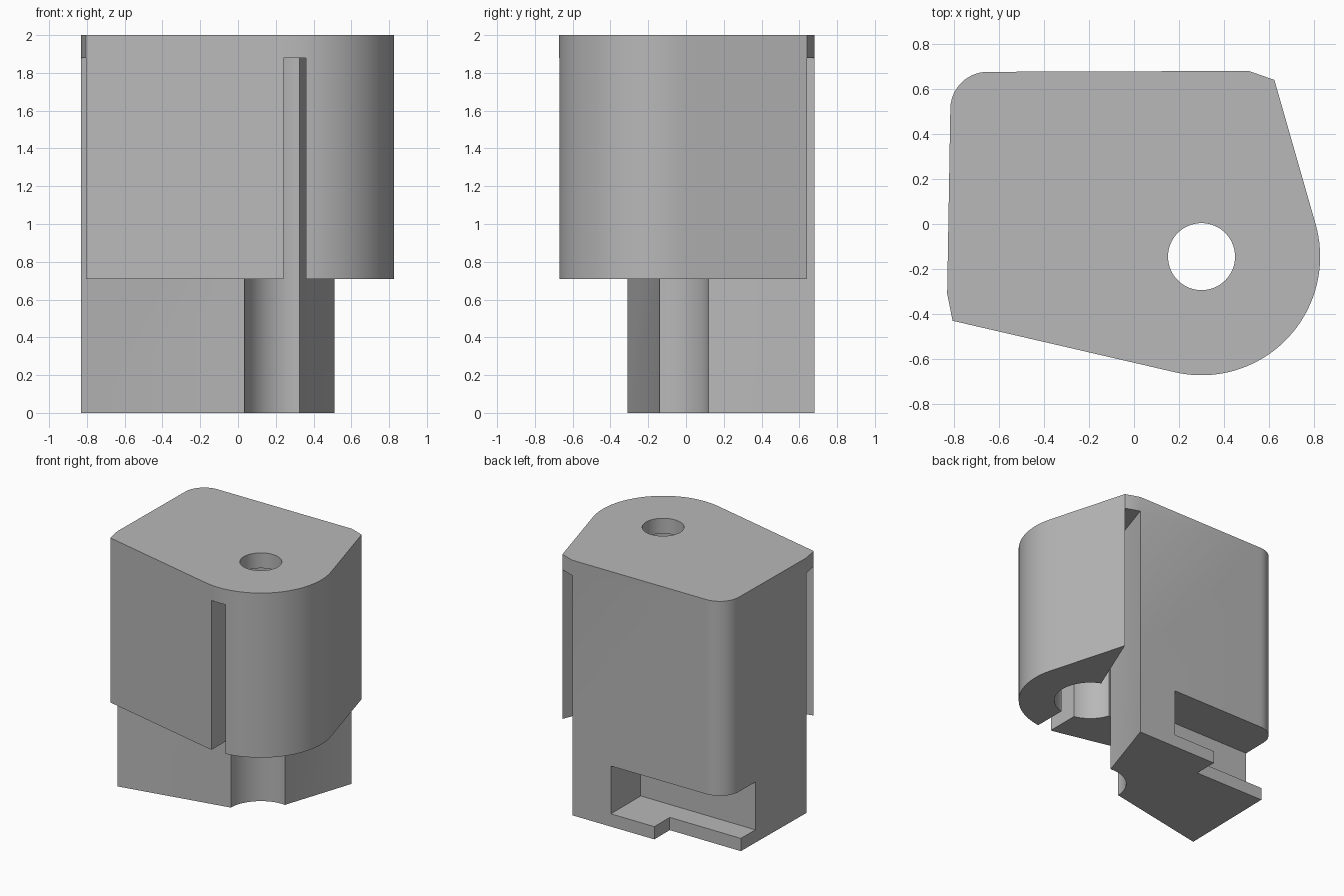
import bpy, bmesh
from math import cos, sin, radians

if "Cube" in bpy.data.objects:
    bpy.data.objects.remove(bpy.data.objects["Cube"])

PIVOT = (0.3, -0.145)      # axis of the bore and rounded nose
CAP_Z, SKIRT_Z = 1.88, 0.71


def arc(centre, radius, start, end, steps):
    angles = [radians(start + (end - start) * i / steps) for i in range(steps + 1)]
    return [(centre[0] + radius * cos(a), centre[1] + radius * sin(a)) for a in angles]


def prism(name, outline, low, high):
    """Extrude a flat outline between two heights."""
    bm = bmesh.new()
    face = bm.faces.new([bm.verts.new((x, y, low)) for x, y in outline])
    top = bmesh.ops.extrude_face_region(bm, geom=[face])["geom"]
    moved = [v for v in top if isinstance(v, bmesh.types.BMVert)]
    bmesh.ops.translate(bm, verts=moved, vec=(0, 0, high - low))
    bmesh.ops.recalc_face_normals(bm, faces=bm.faces)
    mesh = bpy.data.meshes.new(name)
    bm.to_mesh(mesh)
    bm.free()
    obj = bpy.data.objects.new(name, mesh)
    bpy.context.collection.objects.link(obj)
    return obj


def rect(x0, x1, y0, y1):
    return [(x0, y0), (x1, y0), (x1, y1), (x0, y1)]


def disc(radius):
    return arc(PIVOT, radius, 0, 360, 64)[:-1]


def cut(target, name, outline, low, high):
    cutter = prism(name, outline, low, high)
    cutter.hide_render = True
    mod = target.modifiers.new(name, "BOOLEAN")
    mod.operation, mod.solver, mod.object = "DIFFERENCE", "EXACT", cutter
    bpy.context.view_layer.objects.active = target
    bpy.ops.object.modifier_apply(modifier=mod.name)
    bpy.data.objects.remove(cutter)


# Main body with a rounded nose and one rounded back corner
side_corner, back_corner = (-0.83, -0.31), (0.51, 0.68)
flap_corner, nose_corner = (-0.806, -0.43), (0.624, 0.64)
outline = [side_corner, flap_corner]
outline += arc(PIVOT, 0.527, -103, 16, 40)
outline += [nose_corner, back_corner]
outline += arc((-0.65, 0.51), 0.166, 90, 178, 14)
body = prism("block_body", outline, 0, 2)

# Inner block faces meet the bore at these points
block_front, block_side = (0.035, -0.14), (0.325, 0.12)

# Cut the skirt away below its lower edge
cut(body, "skirt_trim", [side_corner, block_front, PIVOT, block_side, back_corner,
                         (1, 0.9), (1, -1), (-1, -1), (-1, -0.34)], -0.1, SKIRT_Z)

# Tapered clearance gaps between block and skirt, under the cap
cut(body, "front_gap", [side_corner, block_front, PIVOT, (0.05, -0.23),
                        flap_corner, (-0.93, -0.4)], -0.1, CAP_Z)
cut(body, "side_gap", [back_corner, block_side, PIVOT, (0.4, 0.1),
                       nose_corner, (0.62, 0.76)], -0.1, CAP_Z)

# Wide bore, narrow hole through the cap and front slot
cut(body, "bore", disc(0.265), -0.1, CAP_Z)
cut(body, "cap_hole", disc(0.149), -0.2, 2.1)
cut(body, "front_slot", rect(0.24, 0.36, -1, -0.3), -0.1, CAP_Z)

# Back pocket and the notch in the plate below it
cut(body, "back_pocket", rect(-1, 0.176, 0.31, 1), 0.1, 0.475)
cut(body, "plate_notch", rect(-1, -0.2, 0.487, 1), -0.1, 0.2)

# Single grey material
grey = bpy.data.materials.new("plain grey")
grey.use_nodes = True
colour = (0.48, 0.48, 0.48, 1)
grey.diffuse_color = colour
grey.node_tree.nodes["Principled BSDF"].inputs["Base Color"].default_value = colour
body.data.materials.clear()
body.data.materials.append(grey)

# Smooth curved walls, crisp edges
bpy.ops.object.select_all(action="DESELECT")
body.select_set(True)
bpy.context.view_layer.objects.active = body
bpy.ops.object.shade_smooth_by_angle(angle=radians(20))
